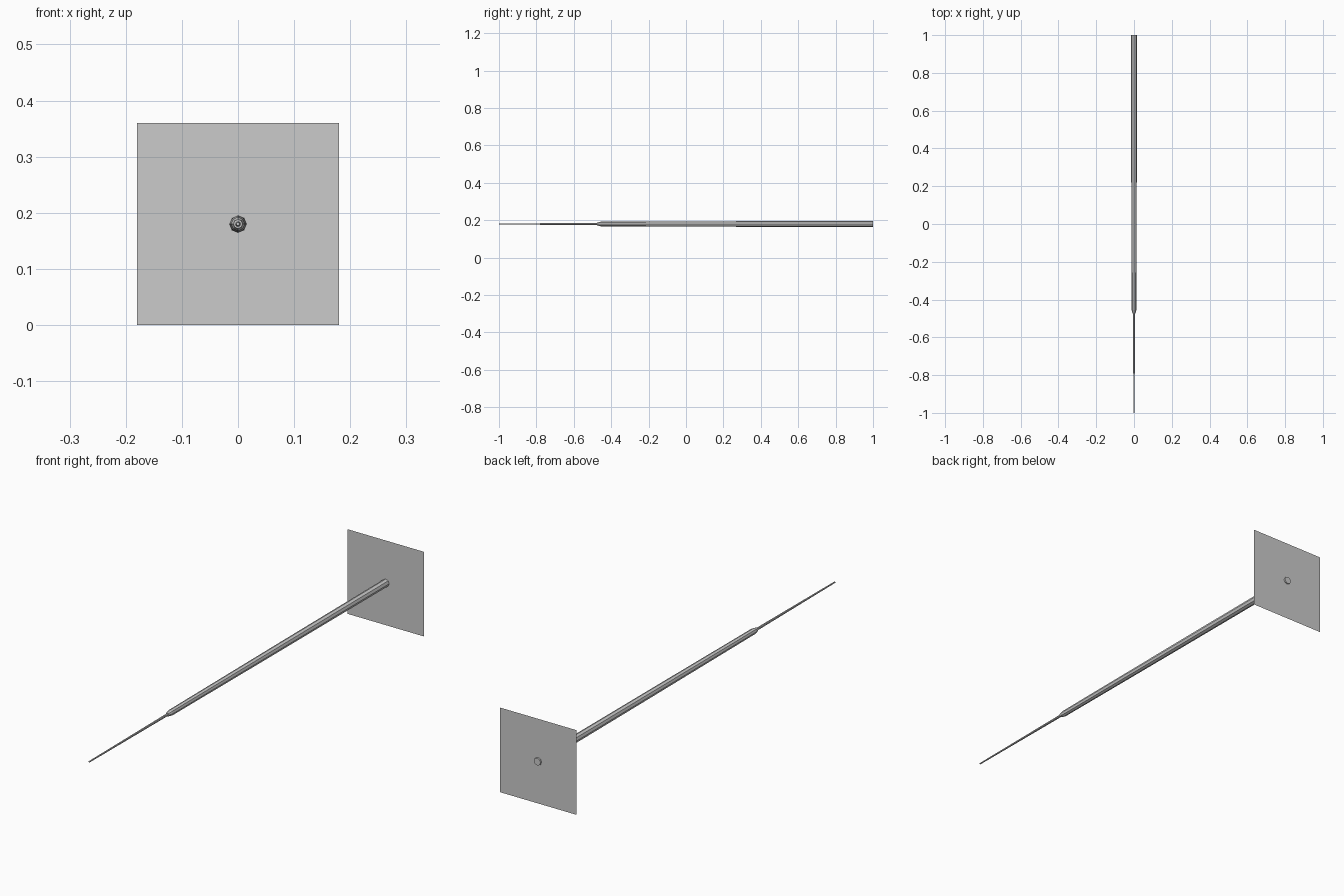
import bpy, bmesh, math
from mathutils import Vector

if "Cube" in bpy.data.objects:
    bpy.data.objects.remove(bpy.data.objects["Cube"])

CENTRE_Z = 0.18
SIDES = 8


def new_object(name, bm):
    bmesh.ops.recalc_face_normals(bm, faces=bm.faces)
    mesh = bpy.data.meshes.new(name)
    bm.to_mesh(mesh)
    bm.free()
    obj = bpy.data.objects.new(name, mesh)
    bpy.context.collection.objects.link(obj)
    return obj


def lathe(name, profile):
    """Capped faceted rod along y from (y, radius) pairs."""
    bm = bmesh.new()
    rings = []
    for y, r in profile:
        angles = [2 * math.pi * i / SIDES for i in range(SIDES)]
        rings.append([bm.verts.new((r * math.sin(a), y, CENTRE_Z + r * math.cos(a)))
                      for a in angles])
    for a, b in zip(rings, rings[1:]):
        for i in range(SIDES):
            j = (i + 1) % SIDES
            bm.faces.new((a[i], a[j], b[j], b[i]))
    bm.faces.new(rings[0])
    bm.faces.new(rings[-1])
    return new_object(name, bm)


# Thick shaft, gently tapered, with a short bevelled shoulder at the front
lathe("shaft", [(-0.475, 0.008), (-0.455, 0.0125), (0.3, 0.0148), (1.0, 0.016)])

# Thin spike in front of the shaft
lathe("spike", [(-1.0, 0.003), (-0.46, 0.0055)])

# Thin square plate at the back end, facing along the shaft
bm = bmesh.new()
h = 0.18
bm.faces.new([bm.verts.new((x * h, 0.993, CENTRE_Z + z * h))
              for x, z in ((-1, -1), (1, -1), (1, 1), (-1, 1))])
new_object("back_plate", bm)
